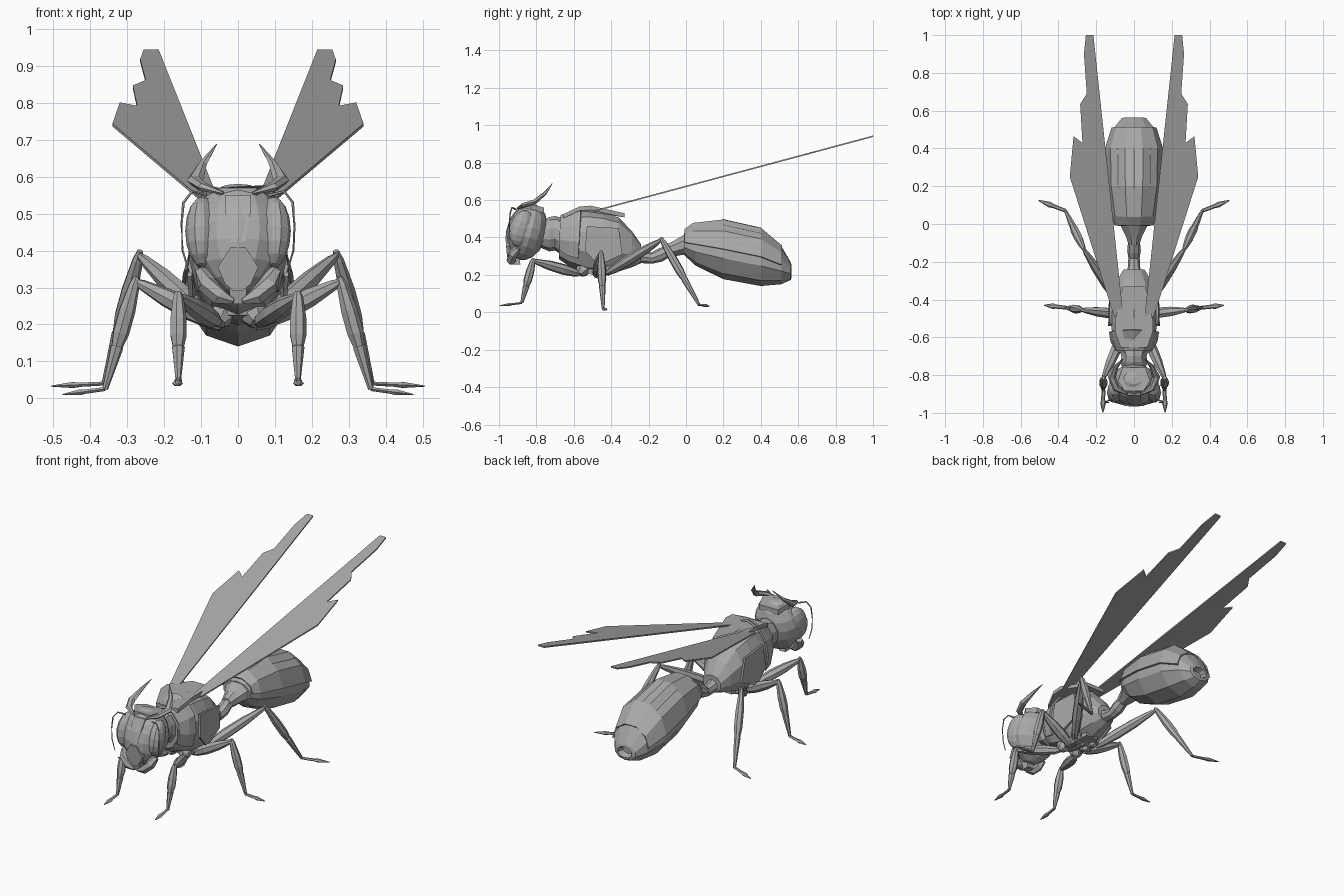
import bpy, bmesh, math
from mathutils import Vector, Matrix

if "Cube" in bpy.data.objects:
    bpy.data.objects.remove(bpy.data.objects["Cube"])

grey = bpy.data.materials.new("chitin_grey")
grey.diffuse_color = (0.4, 0.4, 0.4, 1)
grey.use_nodes = True
grey.node_tree.nodes["Principled BSDF"].inputs["Base Color"].default_value = grey.diffuse_color


def finish(bm, name):
    bmesh.ops.recalc_face_normals(bm, faces=bm.faces)
    me = bpy.data.meshes.new(name)
    bm.to_mesh(me)
    bm.free()
    me.materials.append(grey)
    ob = bpy.data.objects.new(name, me)
    bpy.context.collection.objects.link(ob)
    return ob


def skin(bm, rings, closed=True):
    for a, b in zip(rings, rings[1:]):
        n = len(a)
        for i in range(n if closed else n - 1):
            j = (i + 1) % n
            bm.faces.new((a[i], a[j], b[j], b[i]))
    if closed:
        bm.faces.new(rings[0])
        bm.faces.new(rings[-1])


# Body section along y: rings of (y, z_low, z_high, half_width, lean)
def body(name, rings, n=10, arc=None, grow=0.0):
    bm = bmesh.new()
    out = []
    for y, lo, hi, w, *lean in rings:
        k = lean[0] if lean else 0
        zc, h = (lo + hi) / 2, (hi - lo) / 2
        if arc:
            angs = [math.radians(arc[0] + (arc[1] - arc[0]) * i / n) for i in range(n + 1)]
        else:
            angs = [2 * math.pi * (i + .5) / n for i in range(n)]
        c = 1 if arc else 1 / math.cos(math.pi / n)
        out.append([bm.verts.new((math.cos(a) * (w + grow) * c, y + k * math.sin(a),
                                  zc + math.sin(a) * (h + grow) * c)) for a in angs])
    skin(bm, out, closed=not arc)
    ob = finish(bm, name)
    if arc:
        m = ob.modifiers.new("thickness", 'SOLIDIFY')
        m.thickness = 0.01
        m.offset = 0
    return ob


# Tube through points with radii, optionally flattened in height
def tube(bm, pts, n=7, flat=1.0):
    P = [Vector(p[:3]) for p in pts]
    rings = []
    for i, p in enumerate(P):
        d = P[min(i + 1, len(P) - 1)] - P[max(i - 1, 0)]
        q = d.to_track_quat('Z', 'Y')
        r = pts[i][3]
        rings.append([bm.verts.new(p + q @ Vector((math.cos(2 * math.pi * k / n) * r,
                      math.sin(2 * math.pi * k / n) * r * flat, 0))) for k in range(n)])
    skin(bm, rings)


def spindle(bm, a, b, prof):
    a, b = Vector(a), Vector(b)
    tube(bm, [(*a.lerp(b, t), r) for t, r in prof])


# Flat plate: outline of 3D points, thickened along an offset
def plate(name, pts, off):
    bm = bmesh.new()
    a = [bm.verts.new(p) for p in pts]
    b = [bm.verts.new(Vector(p) + Vector(off)) for p in pts]
    skin(bm, [a, b])
    return finish(bm, name)


def mirrored(half):
    return half + [(-x, y, z) for x, y, z in reversed(half)]


# Abdomen with overlapping upper plates and a recessed tip
gaster = [(-.01, .31, .42, .085), (.05, .255, .455, .11), (.2, .185, .49, .135), (.4, .148, .445, .14),
          (.51, .155, .35, .105), (.56, .175, .265, .065), (.565, .19, .25, .045), (.53, .2, .24, .035)]
body("abdomen", gaster)
upper = [(-.005, .31, .435, .09), (.04, .26, .47, .11)] + gaster[2:5]
body("abdomen_upper_plates", upper, n=5, arc=(0, 180), grow=.009)
body("abdomen_funnel", [(-.11, .30, .36, .028), (-.06, .30, .385, .045), (0, .31, .42, .075)], n=8)

# Narrow waist
bm = bmesh.new()
tube(bm, [(0, -.29, .31, .05), (0, -.23, .295, .033), (0, -.18, .29, .03), (0, -.14, .305, .036), (0, -.08, .335, .03)], 8)
finish(bm, "waist")

# Thorax, neck and overlapping shields
body("thorax", [(-.68, .29, .50, .085), (-.62, .25, .52, .11), (-.53, .215, .535, .122), (-.44, .205, .525, .125),
                (-.36, .225, .50, .112), (-.29, .245, .43, .085), (-.24, .265, .36, .055)])
body("neck", [(-.78, .35, .48, .055), (-.73, .33, .505, .072), (-.70, .335, .51, .066), (-.66, .31, .50, .08)])
body("collar_shield", [(-.67, .28, .515, .092), (-.62, .24, .54, .12, .02), (-.57, .215, .56, .128, .01)],
     n=8, arc=(-35, 215))
plate("back_shield", mirrored([(.07, -.655, .525), (.1, -.57, .565), (.1, -.51, .57), (.06, -.33, .53)]), (0, 0, -.022))
plate("underside_keel", mirrored([(.05, -.58, .225), (.07, -.47, .19), (.04, -.36, .215)]), (0, 0, .04))
for s in (1, -1):
    plate("thorax_side_plate", [(s * .115, -.53, .46), (s * .12, -.36, .45), (s * .11, -.34, .31),
                                (s * .12, -.47, .25), (s * .125, -.54, .33)], (s * .012, 0, 0))

# Head: leaning ellipsoid narrowed towards the jaw
tilt = Matrix.Translation((0, -.852, .43)) @ Matrix.Rotation(math.radians(-16), 4, 'X')
bm = bmesh.new()
bmesh.ops.create_uvsphere(bm, u_segments=14, v_segments=9, radius=1)
for v in bm.verts:
    x, y, z = v.co
    w = 1 - .22 * max(0, -z) ** 1.5
    v.co = tilt @ Vector((x * .136 * w, y * .108, z * .155))
finish(bm, "head")
for s in (1, -1):
    # Compound eyes
    bm = bmesh.new()
    bmesh.ops.create_uvsphere(bm, u_segments=12, v_segments=8, radius=1)
    m = tilt @ Matrix.Translation((s * .094, -.03, .01)) @ Matrix.Rotation(s * .35, 4, 'Z')
    for v in bm.verts:
        v.co = m @ Vector((v.co.x * .046, v.co.y * .068, v.co.z * .1))
    finish(bm, "eye")
    # Mandibles
    bm = bmesh.new()
    tube(bm, [(s * .1, -.90, .345, .018), (s * .085, -.925, .31, .027), (s * .05, -.935, .275, .025),
              (s * .012, -.94, .262, .008)], 6)
    finish(bm, "mandible")
    # Curved horns above the eyes
    bm = bmesh.new()
    tube(bm, [(s * .04, -.90, .555, .006), (s * .095, -.87, .572, .018), (s * .117, -.81, .59, .022),
              (s * .095, -.755, .635, .013), (s * .058, -.715, .688, .002)], 6, .7)
    finish(bm, "head_horn")
    # Antennae
    bm = bmesh.new()
    tube(bm, [(s * .085, -.91, .55, .005), (s * .125, -.93, .56, .004), (s * .148, -.94, .53, .004),
              (s * .153, -.945, .47, .003), (s * .15, -.945, .40, .003), (s * .132, -.945, .34, .002)], 5)
    finish(bm, "antenna")

# Face plates
plate("brow_plate", mirrored([(.035, -.905, .55), (.035, -.935, .51), (.02, -.962, .425)]), (0, .03, 0))
plate("nose_plate", mirrored([(.02, -.966, .41), (.055, -.962, .355), (.035, -.958, .31), (.012, -.955, .29)]), (0, .04, 0))
plate("mouth", mirrored([(.025, -.945, .31), (.02, -.935, .255)]), (0, .05, 0))
plate("crown_plate", mirrored([(.05, -.885, .57), (.085, -.83, .578), (.06, -.76, .56)]), (0, 0, -.03))

# Legs: body joint, hip, knee, ankle, toe tip
legs = {
    "front_leg": [(.04, -.54, .24), (.055, -.57, .205), (.162, -.815, .275), (.162, -.878, .05), (.165, -.997, .035)],
    "middle_leg": [(.05, -.47, .24), (.045, -.48, .195), (.275, -.455, .315), (.36, -.443, .025), (.475, -.43, .01)],
    "hind_leg": [(.05, -.42, .24), (.075, -.42, .21), (.265, -.135, .385), (.362, .07, .04), (.505, .125, .033)],
}
for name, pts in legs.items():
    for s in (1, -1):
        root, hip, knee, ankle, toe = [Vector((s * x, y, z)) for x, y, z in pts]
        bm = bmesh.new()
        spindle(bm, root, hip, [(0, .035), (.6, .036), (1, .022)])
        spindle(bm, hip, knee, [(0, .013), (.1, .022), (.35, .029), (.65, .026), (.93, .015), (1, .009)])
        spindle(bm, knee + Vector((0, 0, .014)), ankle,
                [(0, .008), (.07, .015), (.3, .023), (.5, .023), (.62, .016), (.63, .018), (.85, .012), (1, .008)])
        mid = ankle.lerp(toe, .45)
        tube(bm, [(*ankle, .01), (*mid, .011), (*ankle.lerp(toe, .6), .015), (*toe, .003)], 6, .6)
        finish(bm, name)

# Wings: one flat stepped outline, rising towards the back
outline = [(.055, -.5), (.215, 1), (.255, 1), (.265, .9), (.25, .69), (.285, .635), (.273, .43),
           (.32, .465), (.34, .25), (.105, -.49)]
for s in (1, -1):
    plate("wing", [(s * x, y, .543 + (y + .5) * .268) for x, y in outline], (0, 0, -.008))
